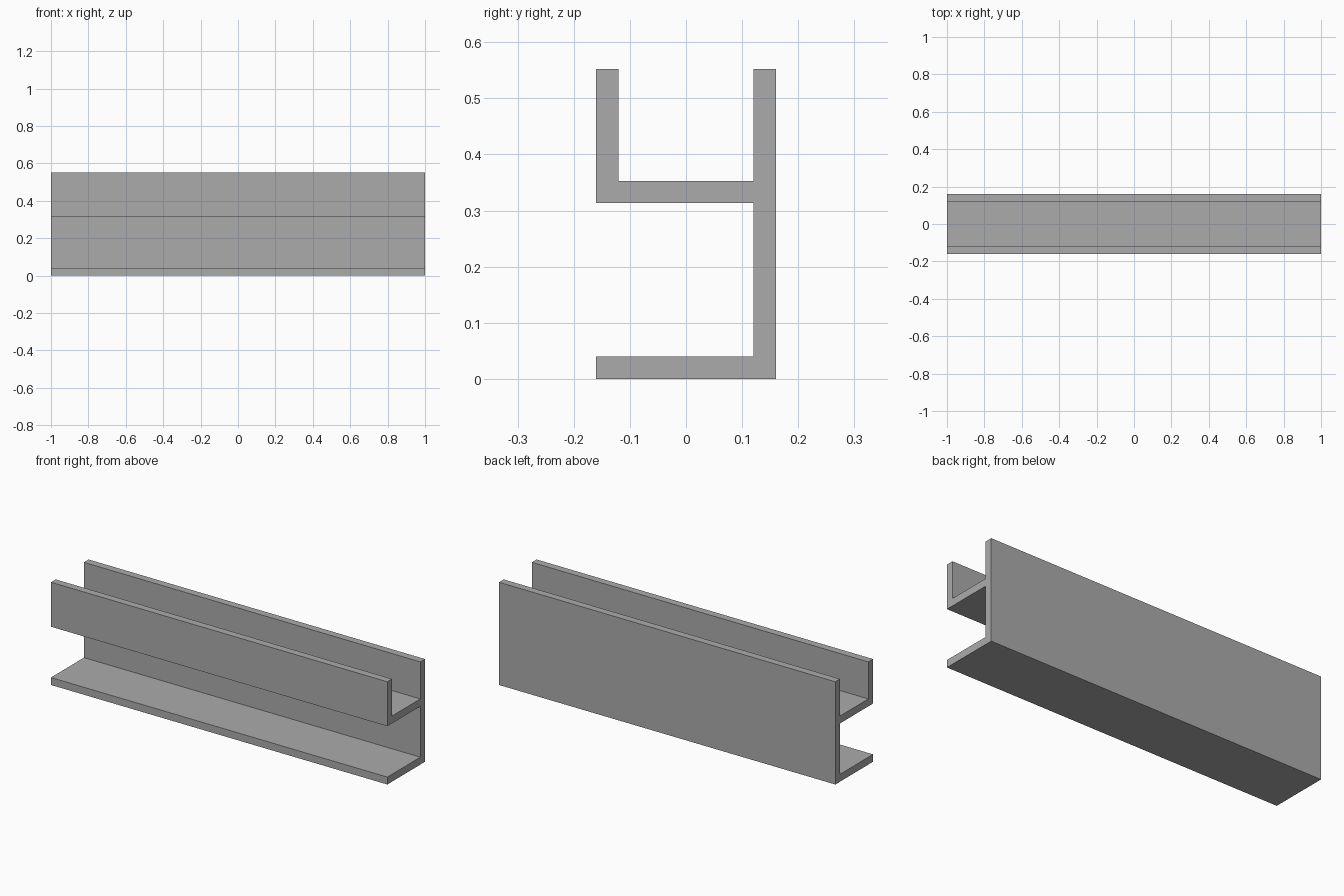
import bpy
import bmesh

cube = bpy.data.objects.get("Cube")
if cube:
    bpy.data.objects.remove(cube, do_unlink=True)

# Single plain grey finish
grey = bpy.data.materials.new("plain_grey")
grey.use_nodes = True
colour = (0.41, 0.41, 0.41, 1)
grey.diffuse_color = colour
grey.node_tree.nodes["Principled BSDF"].inputs["Base Color"].default_value = colour

LENGTH = 2.0
DEPTH = 0.16           # half depth
T = 0.04               # wall thickness
TOP = 0.552
SHELF = 0.313          # underside of the upper channel

# Cross-section in (y, z): back web, bottom flange and upper channel
inner = DEPTH - T
profile = [
    (-DEPTH, 0), (DEPTH, 0), (DEPTH, TOP), (inner, TOP),
    (inner, SHELF + T), (-inner, SHELF + T), (-inner, TOP), (-DEPTH, TOP),
    (-DEPTH, SHELF), (inner, SHELF), (inner, T), (-DEPTH, T),
]

# Extrude the section along the length
bm = bmesh.new()
end = bm.faces.new([bm.verts.new((-LENGTH / 2, y, z)) for y, z in profile])
result = bmesh.ops.extrude_face_region(bm, geom=[end], use_keep_orig=True)
moved = [v for v in result["geom"] if isinstance(v, bmesh.types.BMVert)]
bmesh.ops.translate(bm, verts=moved, vec=(LENGTH, 0, 0))
bmesh.ops.recalc_face_normals(bm, faces=bm.faces)

mesh = bpy.data.meshes.new("channel_rail")
bm.to_mesh(mesh)
bm.free()
mesh.materials.append(grey)
rail = bpy.data.objects.new("channel_rail", mesh)
bpy.context.collection.objects.link(rail)
